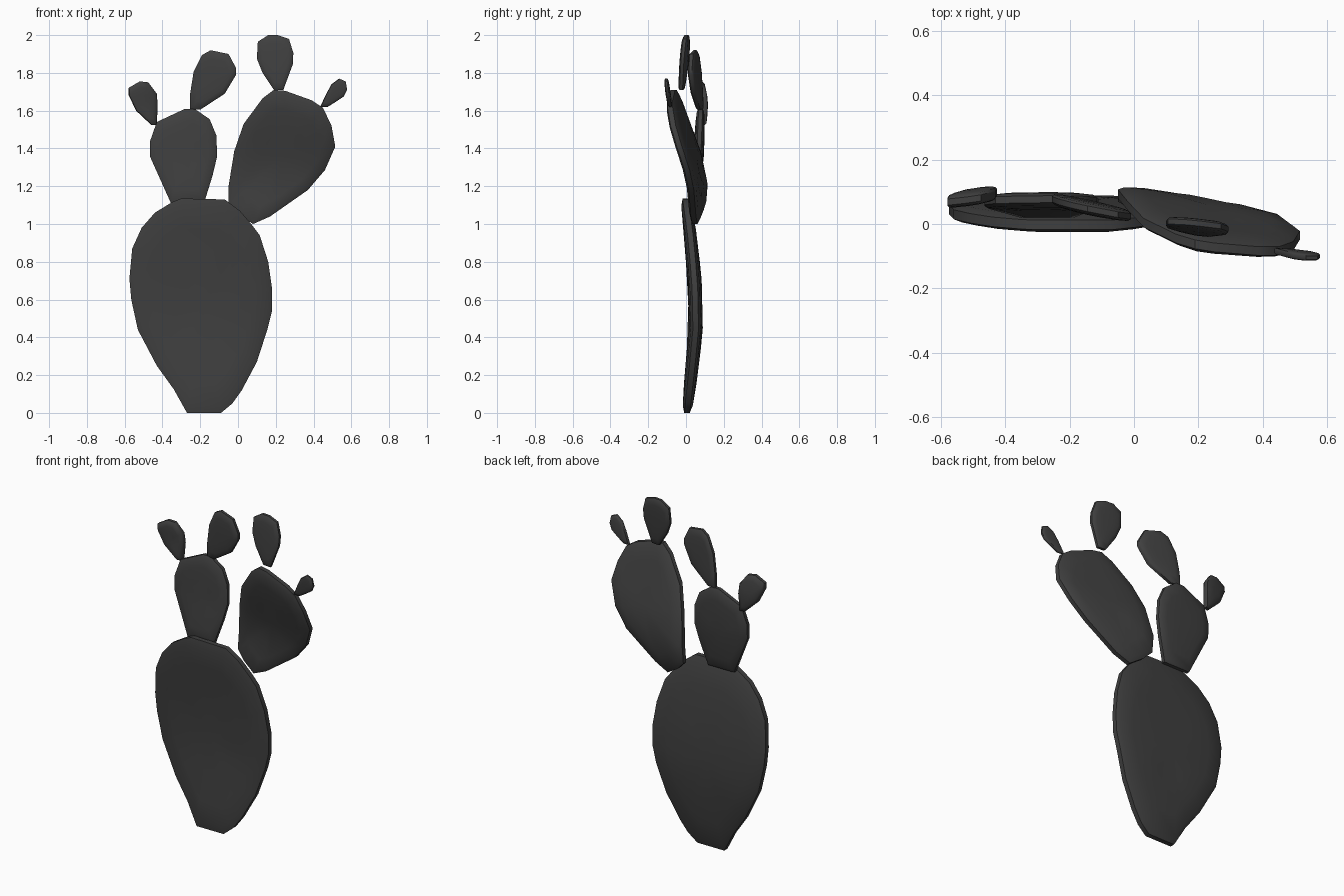
import bpy
import bmesh
import math

cube = bpy.data.objects.get("Cube")
if cube:
    bpy.data.objects.remove(cube, do_unlink=True)

# Single flat colour for the whole plant
COLOUR = (0.05, 0.05, 0.05, 1)
skin = bpy.data.materials.new("dark grey skin")
skin.diffuse_color = COLOUR
skin.use_nodes = True
skin.node_tree.nodes["Principled BSDF"].inputs["Base Color"].default_value = COLOUR


def bend(keys, z):
    """Depth of the pad's middle at height z, read from (z, y) keys."""
    if z <= keys[0][0]:
        return keys[0][1]
    for (z_low, y_low), (z_high, y_high) in zip(keys, keys[1:]):
        if z <= z_high:
            return y_low + (y_high - y_low) * (z - z_low) / (z_high - z_low)
    return keys[-1][1]


def pad(name, outline, keys, half_thickness, lean=0.0):
    """Thin domed pad: outline in x and z, bent along keys, turned by lean."""
    bm = bmesh.new()
    xs = [p[0] for p in outline]
    zs = [p[1] for p in outline]
    centre_x = (min(xs) + max(xs)) / 2
    centre_z = (min(zs) + max(zs)) / 2

    def vertex(x, z, offset):
        depth = bend(keys, z) + lean * (x - centre_x)
        return bm.verts.new((x, depth + offset, z))

    def ring(scale, offset):
        return [vertex(centre_x + (x - centre_x) * scale,
                       centre_z + (z - centre_z) * scale, offset)
                for x, z in outline]

    # Rings run from the front dome, over the rim, to the back dome
    dome = [(0.4, 1.0), (0.72, 0.9), (0.93, 0.72), (1.0, 0.4)]
    rings = [ring(s, -h * half_thickness) for s, h in dome]
    rings += [ring(s, h * half_thickness) for s, h in reversed(dome)]
    count = len(outline)
    for a, b in zip(rings, rings[1:]):
        for i in range(count):
            j = (i + 1) % count
            bm.faces.new((a[i], a[j], b[j], b[i]))
    # Close both domes with a fan
    for end, side in ((rings[0], -1), (rings[-1], 1)):
        tip = vertex(centre_x, centre_z, side * half_thickness)
        for i in range(count):
            bm.faces.new((end[i], end[(i + 1) % count], tip))
    bmesh.ops.recalc_face_normals(bm, faces=bm.faces)

    mesh = bpy.data.meshes.new(name)
    bm.to_mesh(mesh)
    bm.free()
    mesh.materials.append(skin)
    obj = bpy.data.objects.new(name, mesh)
    bpy.context.collection.objects.link(obj)
    bpy.ops.object.select_all(action="DESELECT")
    obj.select_set(True)
    bpy.context.view_layer.objects.active = obj
    bpy.ops.object.shade_smooth_by_angle(angle=math.radians(40))
    return obj


# Large trunk pad, bowed backwards at mid height
pad("trunk_pad",
    [(-.27, 0), (-.09, 0), (-.03, .05), (.02, .12), (.1, .27), (.155, .44),
     (.18, .54), (.18, .66), (.16, .8), (.115, .94), (.07, 1), (.01, 1.07),
     (-.07, 1.13), (-.3, 1.135), (-.35, 1.115), (-.44, 1.06), (-.51, .98),
     (-.56, .87), (-.575, .71), (-.565, .6), (-.53, .44), (-.43, .25),
     (-.34, .125)],
    [(0, .005), (.25, .033), (.45, .052), (.7, .046), (.95, .022), (1.13, -.003)],
    .037)

# Two branch pads on top of the trunk
pad("right_branch_pad",
    [(-.355, 1.11), (-.18, 1.11), (-.135, 1.255), (-.11, 1.36), (-.115, 1.47),
     (-.15, 1.555), (-.23, 1.61), (-.28, 1.61), (-.43, 1.54), (-.465, 1.44),
     (-.465, 1.355)],
    [(1.1, .035), (1.35, .067), (1.6, .077)],
    .027)
pad("left_branch_pad",
    [(.08, 1), (.17, 1.04), (.37, 1.18), (.46, 1.285), (.515, 1.41),
     (.495, 1.52), (.45, 1.615), (.39, 1.655), (.25, 1.705), (.19, 1.71),
     (.13, 1.665), (.03, 1.53), (-.02, 1.385), (-.05, 1.2), (-.05, 1.1),
     (0, 1.05)],
    [(1, .023), (1.18, .05), (1.285, .042), (1.41, .01), (1.52, -.026), (1.7, -.07)],
    .034, lean=-.16)

# Buds growing from the branch pads
pad("right_outer_bud",
    [(-.46, 1.525), (-.43, 1.525), (-.425, 1.63), (-.43, 1.69), (-.475, 1.75),
     (-.52, 1.755), (-.58, 1.72), (-.58, 1.685), (-.54, 1.6)],
    [(1.52, .08), (1.63, .087), (1.75, .077)],
    .024, lean=.15)
pad("right_inner_bud",
    [(-.255, 1.605), (-.2, 1.605), (-.07, 1.69), (-.01, 1.79), (-.01, 1.825),
     (-.05, 1.9), (-.145, 1.92), (-.19, 1.895), (-.235, 1.805), (-.255, 1.68)],
    [(1.6, .055), (1.92, .045)],
    .022, lean=-.2)
pad("left_inner_bud",
    [(.19, 1.71), (.24, 1.71), (.29, 1.845), (.293, 1.905), (.27, 1.98),
     (.21, 2), (.16, 2), (.105, 1.965), (.1, 1.875), (.13, 1.8)],
    [(1.71, -.022), (2, .002)],
    .02, lean=-.1)
pad("left_outer_bud",
    [(.435, 1.62), (.475, 1.62), (.515, 1.645), (.56, 1.675), (.578, 1.71),
     (.57, 1.755), (.535, 1.77), (.495, 1.74), (.465, 1.685)],
    [(1.62, -.087), (1.77, -.103)],
    .013, lean=-.05)
